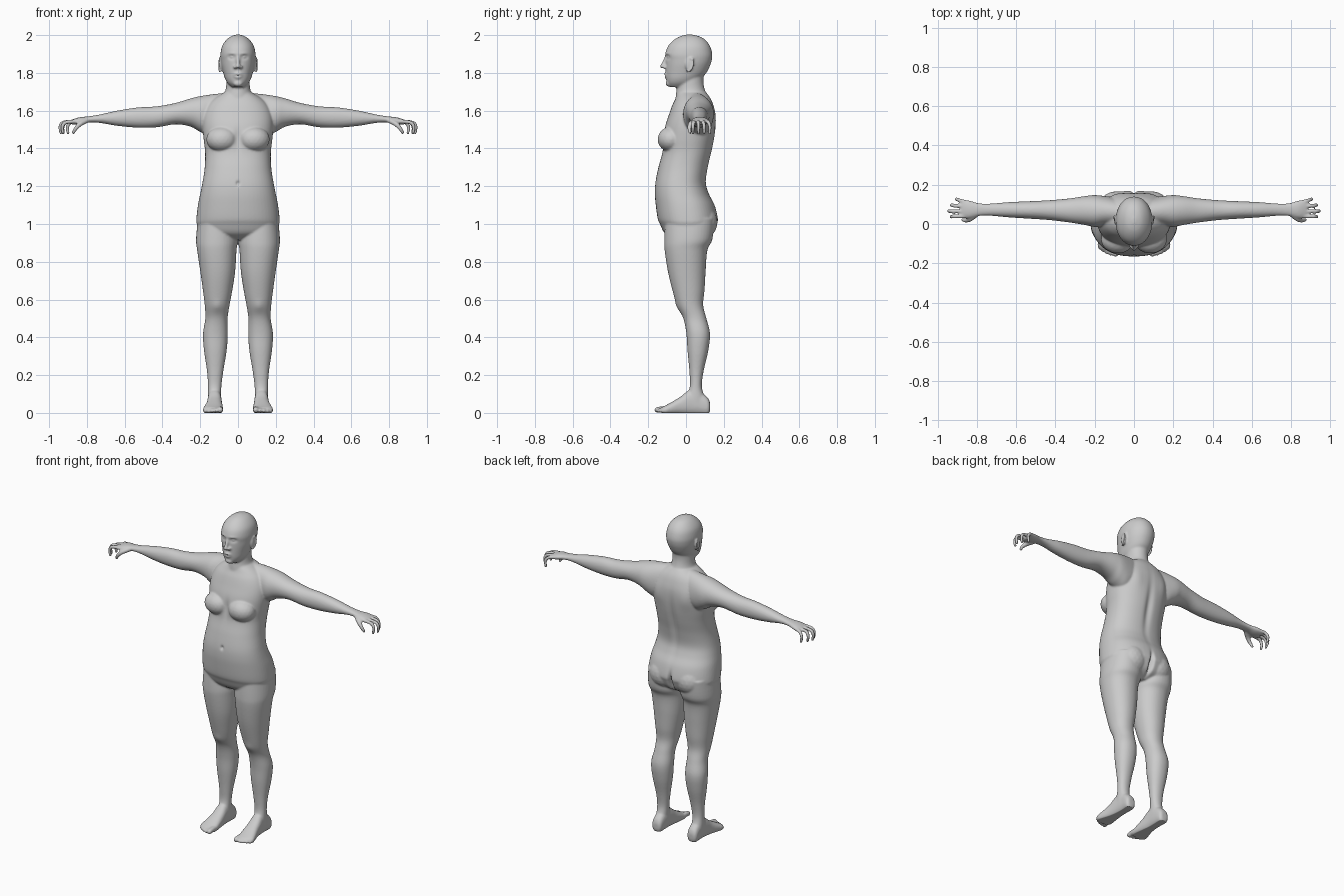
import bpy, bmesh, math
from mathutils import Vector, Matrix

bm = bmesh.new()


def spline(rows, steps=5):
    # Catmull-Rom interpolation of table rows
    out = []
    for i in range(len(rows) - 1):
        p = [rows[max(i - 1, 0)], rows[i], rows[i + 1], rows[min(i + 2, len(rows) - 1)]]
        for k in range(steps):
            t = k / steps
            out.append([0.5 * (2 * b + (c - a) * t + (2 * a - 5 * b + 4 * c - d) * t * t
                               + (3 * b - a - 3 * c + d) * t ** 3) for a, b, c, d in zip(*p)])
    return out + [list(rows[-1])]


def loft(rows, place, power=2.0, n=40):
    # each row: position along the axis, then low/high limits across both other axes
    rings = []
    for t, u0, u1, v0, v1 in spline(rows):
        ring = []
        for k in range(n):
            a = 2 * math.pi * k / n
            c, s = math.cos(a), math.sin(a)
            u = (u0 + u1) / 2 + (u1 - u0) / 2 * math.copysign(abs(c) ** (2 / power), c)
            v = (v0 + v1) / 2 + (v1 - v0) / 2 * math.copysign(abs(s) ** (2 / power), s)
            ring.append(bm.verts.new(place(t, u, v)))
        rings.append(ring)
    for r, q in zip(rings, rings[1:]):
        for k in range(n):
            bm.faces.new((r[k], r[(k + 1) % n], q[(k + 1) % n], q[k]))
    bm.faces.new(rings[0])
    bm.faces.new(rings[-1])


def ball(c, r):
    m = Matrix.Translation(c) @ Matrix.Diagonal((*r, 1))
    bmesh.ops.create_icosphere(bm, subdivisions=3, radius=1, matrix=m)


def tube(pts, steps=8):
    # rounded chain through points (x, y, z, radius)
    for p in spline(pts, steps):
        bmesh.ops.create_icosphere(bm, subdivisions=2, radius=p[3], matrix=Matrix.Translation(p[:3]))


def upright(t, u, v):
    return (u, v, t)


def sym(rows):
    return [(z, -w, w, f, b) for z, w, f, b in rows]


# torso
loft(sym([(.915, .05, -.06, .09), (.95, .19, -.112, .14), (1.0, .218, -.138, .164),
          (1.03, .22, -.15, .169), (1.1, .212, -.16, .152), (1.16, .2, -.165, .122),
          (1.22, .188, -.162, .106), (1.3, .176, -.146, .117), (1.38, .174, -.125, .136),
          (1.45, .182, -.122, .15), (1.52, .188, -.11, .158), (1.58, .183, -.09, .157),
          (1.63, .16, -.072, .145), (1.665, .125, -.055, .13), (1.695, .075, -.045, .108)]),
     upright, 2.3, 56)

# neck
loft(sym([(1.82, .058, -.02, .1), (1.76, .061, -.042, .092), (1.71, .066, -.05, .1),
          (1.67, .085, -.055, .12), (1.62, .1, -.06, .135)]), upright)

# head
loft(sym([(2.003, .008, .005, .03), (1.992, .04, -.035, .075), (1.97, .066, -.07, .107),
          (1.94, .085, -.096, .128), (1.90, .093, -.11, .139), (1.87, .092, -.107, .137),
          (1.84, .088, -.107, .128), (1.8, .078, -.107, .108), (1.77, .069, -.105, .08),
          (1.745, .055, -.1, .06), (1.725, .034, -.086, .03)]), upright, 2.1)

# nose, lips, chin
tube([(0, -.104, 1.885, .009), (0, -.115, 1.86, .0095), (0, -.125, 1.835, .0125)])
tube([(-.026, -.098, 1.785, .004), (-.01, -.107, 1.793, .008), (.01, -.107, 1.793, .008),
      (.026, -.098, 1.785, .004)])
tube([(-.018, -.101, 1.781, .006), (0, -.105, 1.777, .0085), (.018, -.101, 1.781, .006)])
ball((0, -.09, 1.744), (.026, .018, .017))

for s in (1, -1):
    # nostril wing
    ball((s * .015, -.113, 1.831), (.01, .012, .009))
    # ear: thin shell and raised rim
    ball((s * .092, .016, 1.842), (.009, .02, .036))
    tube([(s * (.096 + .005 * math.cos(a)), .018 + .02 * math.cos(a) + .008 * math.sin(a),
           1.842 + .036 * math.sin(a), .0055)
          for a in [math.radians(d) for d in range(-100, 200, 30)]], 4)
    # breast
    ball((s * .083, -.078, 1.448), (.085, .072, .068))
    # buttock
    ball((s * .088, .075, 1.01), (.098, .092, .095))
    # leg
    loft([(1.03, .02, .212, -.11, .15), (.92, .003, .222, -.115, .14), (.86, .008, .216, -.113, .113),
          (.75, .015, .2, -.096, .104), (.65, .03, .186, -.072, .098), (.57, .045, .176, -.048, .091),
          (.5, .055, .173, -.014, .108), (.42, .054, .185, .002, .127), (.33, .06, .18, .008, .118),
          (.22, .078, .164, .018, .093), (.14, .088, .159, .02, .084), (.08, .09, .16, .0, .1),
          (.03, .093, .158, -.01, .115)], lambda t, u, v: (s * u, v, t), 2.15)
    # foot
    loft([(.128, .105, .142, .015, .05), (.115, .092, .156, -.01, .08), (.07, .088, .158, -.01, .115),
          (.02, .087, .161, -.01, .122), (-.03, .083, .167, -.01, .085), (-.08, .079, .18, -.01, .055),
          (-.112, .079, .186, -.008, .038), (-.13, .085, .17, 0, .03)],
         lambda t, u, v: (s * u, t, v), 2.4)
    # toes
    for x, y, r in [(.094, -.152, .016), (.118, -.151, .011), (.137, -.145, .0105),
                    (.155, -.135, .01), (.172, -.122, .01)]:
        tube([(s * x, -.1, .02, r), (s * x, (y - .1) / 2, .02, r), (s * x, y, r, r)])
    # arm and palm
    loft([(.06, -.01, .12, 1.5, 1.695), (.14, -.01, .14, 1.465, 1.686), (.2, -.015, .147, 1.487, 1.677),
          (.25, -.005, .142, 1.515, 1.665), (.33, .008, .13, 1.528, 1.641), (.43, .02, .121, 1.512, 1.623),
          (.53, .027, .116, 1.51, 1.617), (.64, .034, .111, 1.52, 1.6), (.73, .042, .104, 1.535, 1.58),
          (.79, .041, .106, 1.537, 1.57), (.84, .029, .12, 1.528, 1.565), (.88, .03, .123, 1.526, 1.552)],
         lambda t, u, v: (s * t, u, v), 2.1)
    # fingers, curled downward
    for y0, y1, reach in [(.039, .037, .932), (.064, .066, .944), (.09, .096, .93), (.113, .126, .905)]:
        tube([(s * .86, y0, 1.543, .011), (s * (reach - .02), (y0 + y1) / 2, 1.538, .0105),
              (s * (reach - .002), y1, 1.515, .01), (s * (reach - .006), y1, 1.481, .0085)])
    # thumb
    tube([(s * .8, .05, 1.548, .014), (s * .835, .025, 1.53, .014), (s * .857, .018, 1.508, .0115),
          (s * .872, .022, 1.484, .009)])

bmesh.ops.recalc_face_normals(bm, faces=bm.faces)
mesh = bpy.data.meshes.new("human_body")
bm.to_mesh(mesh)
bm.free()
body = bpy.data.objects.new("human_body", mesh)
bpy.context.collection.objects.link(body)
bpy.context.view_layer.objects.active = body
body.select_set(True)

# fuse all parts into one skin
fuse = body.modifiers.new("fuse", 'REMESH')
fuse.mode = 'VOXEL'
fuse.voxel_size = .0052
soft = body.modifiers.new("soften", 'SMOOTH')
soft.factor, soft.iterations = .5, 7
for name in ("fuse", "soften"):
    bpy.ops.object.modifier_apply(modifier=name)

# sculpted details: centre, reach, push along y (mirrored across x)
dents = [((.034, -.098, 1.884), (.019, .04, .012), .012),     # eye socket
         ((.034, -.095, 1.883), (.010, .04, .006), -.008),    # eyelid
         ((.032, -.1, 1.903), (.022, .04, .007), -.003),      # brow
         ((0, -.11, 1.786), (.018, .03, .0035), .004),        # mouth line
         ((0, -.16, 1.215), (.009, .04, .012), .010),         # navel
         ((0, -.14, 1.45), (.018, .06, .05), .010),           # cleavage
         ((0, .14, 1.36), (.022, .06, .16), -.012),           # spine groove
         ((0, .16, .985), (.011, .07, .055), -.035),          # seat cleft
         ((.1, .15, 1.53), (.04, .05, .06), .006),            # shoulder blade
         ((.11, -.04, .565), (.025, .04, .03), -.005)]        # kneecap
for v in body.data.vertices:
    p, push = v.co, 0
    for c, r, d in dents:
        q = ((abs(p.x) - c[0]) / r[0]) ** 2 + ((p.z - c[2]) / r[2]) ** 2
        if q < 6 and abs(p.y - c[1]) < r[1] * 2:
            push += d * math.exp(-q - ((p.y - c[1]) / r[1]) ** 2)
    v.co = Vector((p.x, p.y + push, max(p.z, 0)))

bpy.ops.object.shade_smooth_by_angle(angle=math.radians(60))
